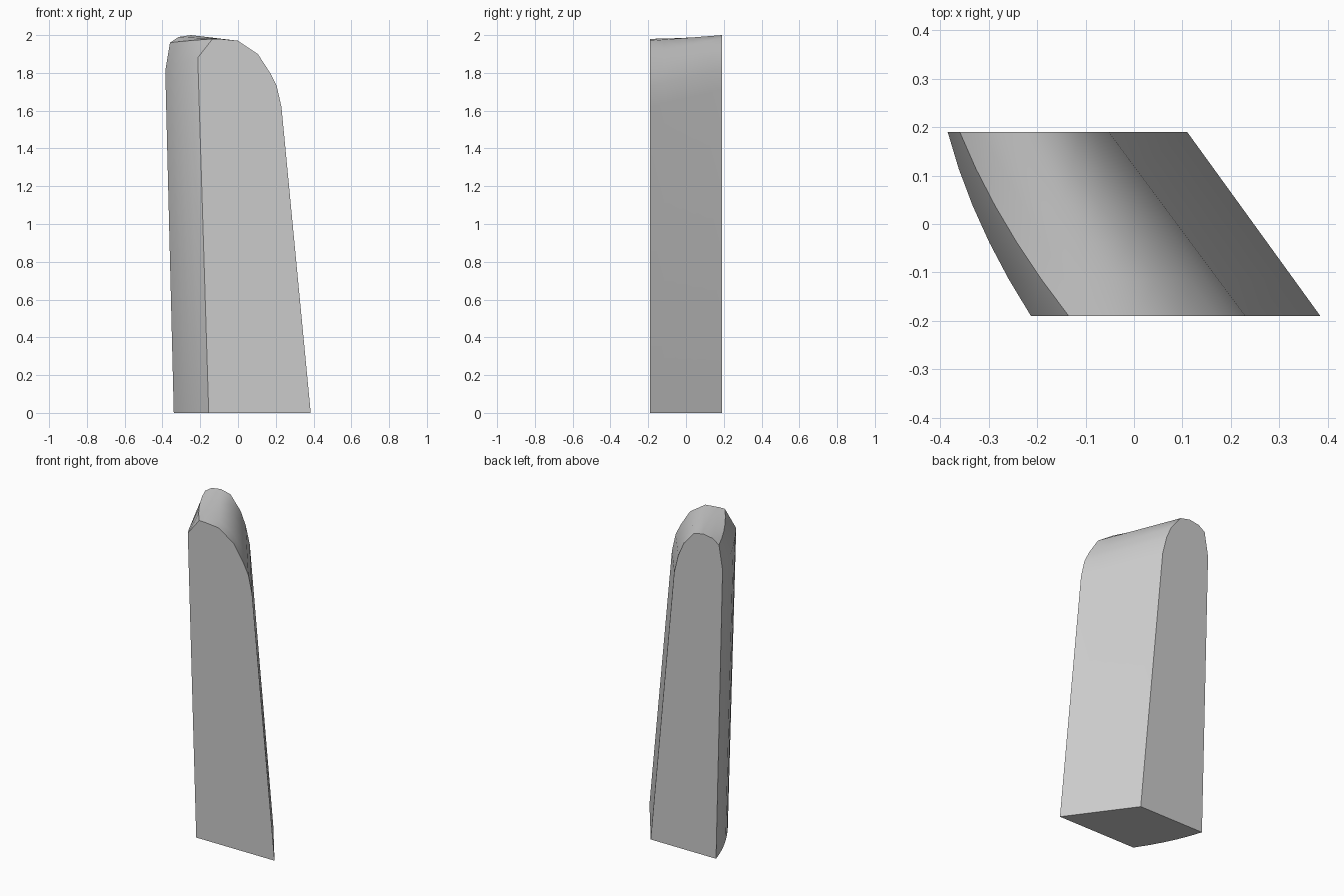
import bpy, bmesh, math

cube = bpy.data.objects.get("Cube")
if cube:
    bpy.data.objects.remove(cube, do_unlink=True)

grey = bpy.data.materials.new("plain_grey")
grey.use_nodes = True
colour = (0.6, 0.6, 0.6, 1)
grey.diffuse_color = colour
grey.node_tree.nodes["Principled BSDF"].inputs["Base Color"].default_value = colour

# Matching rounded profiles (x, z) of the front and back faces
front = [(-.155, 0), (-.213, 1.88), (-.135, 1.98), (-.1, 1.98), (0, 1.97),
         (.105, 1.9), (.17, 1.8), (.205, 1.73), (.23, 1.62), (.385, 0)]
back = [(-.34, 0), (-.385, 1.81), (-.36, 1.96), (-.315, 1.99), (-.25, 2),
        (-.185, 1.985), (-.115, 1.9), (-.08, 1.82), (-.052, 1.71), (.11, 0)]
DEPTH = .19
BULGE = .018
STEPS = 5

# Slanted slab lofted between the profiles, its narrow side bowed outward
bm = bmesh.new()
rings = []
for s in range(STEPS + 1):
    t = s / STEPS
    ring = []
    for i, ((fx, fz), (bx, bz)) in enumerate(zip(front, back)):
        bow = BULGE * 4 * t * (1 - t) if i < 3 else 0
        ring.append(bm.verts.new((fx + (bx - fx) * t - bow,
                                  DEPTH * (2 * t - 1),
                                  fz + (bz - fz) * t)))
    rings.append(ring)
n = len(front)
for a, b in zip(rings, rings[1:]):
    for i in range(n - 1):
        bm.faces.new((a[i], a[i + 1], b[i + 1], b[i]))

# Flat front, back and underside
bm.faces.new(rings[0])
bm.faces.new(rings[-1])
bm.faces.new([r[0] for r in rings] + [r[-1] for r in reversed(rings)])
bmesh.ops.recalc_face_normals(bm, faces=bm.faces)

mesh = bpy.data.meshes.new("slanted_slab")
bm.to_mesh(mesh)
bm.free()
mesh.materials.append(grey)
slab = bpy.data.objects.new("slanted_slab", mesh)
bpy.context.collection.objects.link(slab)
bpy.ops.object.select_all(action='DESELECT')
slab.select_set(True)
bpy.context.view_layer.objects.active = slab
bpy.ops.object.shade_smooth_by_angle(angle=math.radians(40))
